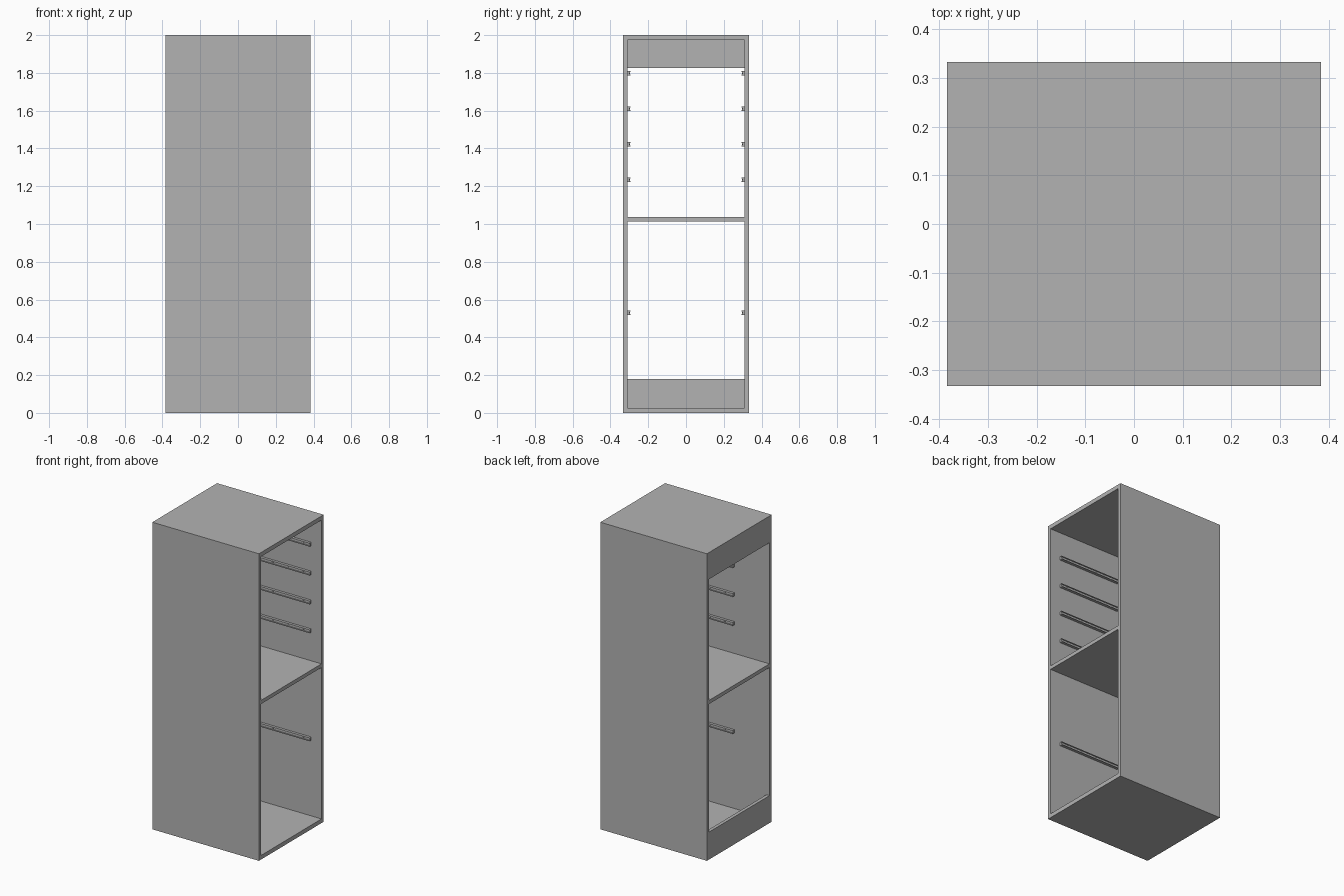
import bpy
import bmesh
from mathutils import Matrix, Vector

old = bpy.data.objects.get("Cube")
if old:
    bpy.data.objects.remove(old, do_unlink=True)

grey = bpy.data.materials.new("plain_grey")
grey.use_nodes = True
grey.diffuse_color = (0.45, 0.45, 0.45, 1)
grey.node_tree.nodes["Principled BSDF"].inputs["Base Color"].default_value = grey.diffuse_color

# Overall half sizes and board thicknesses
HX, HY, TOP = 0.384, 0.333, 2.0
SIDE, DECK, SHELF = 0.022, 0.027, 0.024
INNER = HY - SIDE


def finish(name, bm):
    bmesh.ops.recalc_face_normals(bm, faces=bm.faces)
    mesh = bpy.data.meshes.new(name)
    bm.to_mesh(mesh)
    bm.free()
    mesh.materials.append(grey)
    obj = bpy.data.objects.new(name, mesh)
    bpy.context.collection.objects.link(obj)
    return obj


def box(name, x, y, z):
    """Board spanning the given (low, high) ranges."""
    size = Vector((x[1] - x[0], y[1] - y[0], z[1] - z[0]))
    centre = Vector((sum(x), sum(y), sum(z))) / 2
    bm = bmesh.new()
    bmesh.ops.create_cube(bm, size=1, matrix=Matrix.Translation(centre) @ Matrix.Diagonal(size.to_4d()))
    return finish(name, bm)


def runner(name, side, z, x_back=-0.13, x_front=0.31):
    """Drawer runner: C-shaped channel with screw heads in its groove."""
    h, d, lip = 0.011, 0.017, 0.004
    profile = [(0, -h), (d, -h), (d, -h + lip), (0.011, -h + lip),
               (0.011, h - lip), (d, h - lip), (d, h), (0, h)]
    bm = bmesh.new()
    ring = [bm.verts.new((x_back, side * (INNER - depth), z + up)) for depth, up in profile]
    face = bm.faces.new(ring)
    out = bmesh.ops.extrude_face_region(bm, geom=[face])
    moved = [v for v in out["geom"] if isinstance(v, bmesh.types.BMVert)]
    bmesh.ops.translate(bm, verts=moved, vec=(x_front - x_back, 0, 0))
    # Screw heads
    for i in range(4):
        x = x_front - 0.05 - i * 0.11
        place = Matrix.Translation((x, side * (INNER - 0.012), z)) @ Matrix.Rotation(1.5708, 4, "X")
        bmesh.ops.create_cone(bm, cap_ends=True, segments=10, radius1=0.005,
                              radius2=0.005, depth=0.004, matrix=place)
    return finish(name, bm)


# Carcass
full_x, inner_y = (-HX, HX), (-INNER, INNER)
box("right_panel", full_x, (-HY, -INNER), (0, TOP))
box("left_panel", full_x, (INNER, HY), (0, TOP))
box("bottom_panel", full_x, inner_y, (0, DECK))
box("top_panel", full_x, inner_y, (TOP - DECK, TOP))
box("middle_shelf", full_x, inner_y, (1.013, 1.013 + SHELF))

# Rails closing the far end
rail_x = (-HX, -HX + SIDE)
box("lower_rail", rail_x, inner_y, (DECK, 0.179))
box("upper_rail", rail_x, inner_y, (1.826, TOP - DECK))

# Drawer runners on both walls
for i, z in enumerate((0.53, 1.234, 1.422, 1.61, 1.798)):
    for side, label in ((-1, "right"), (1, "left")):
        runner(f"{label}_runner_{i + 1}", side, z)
